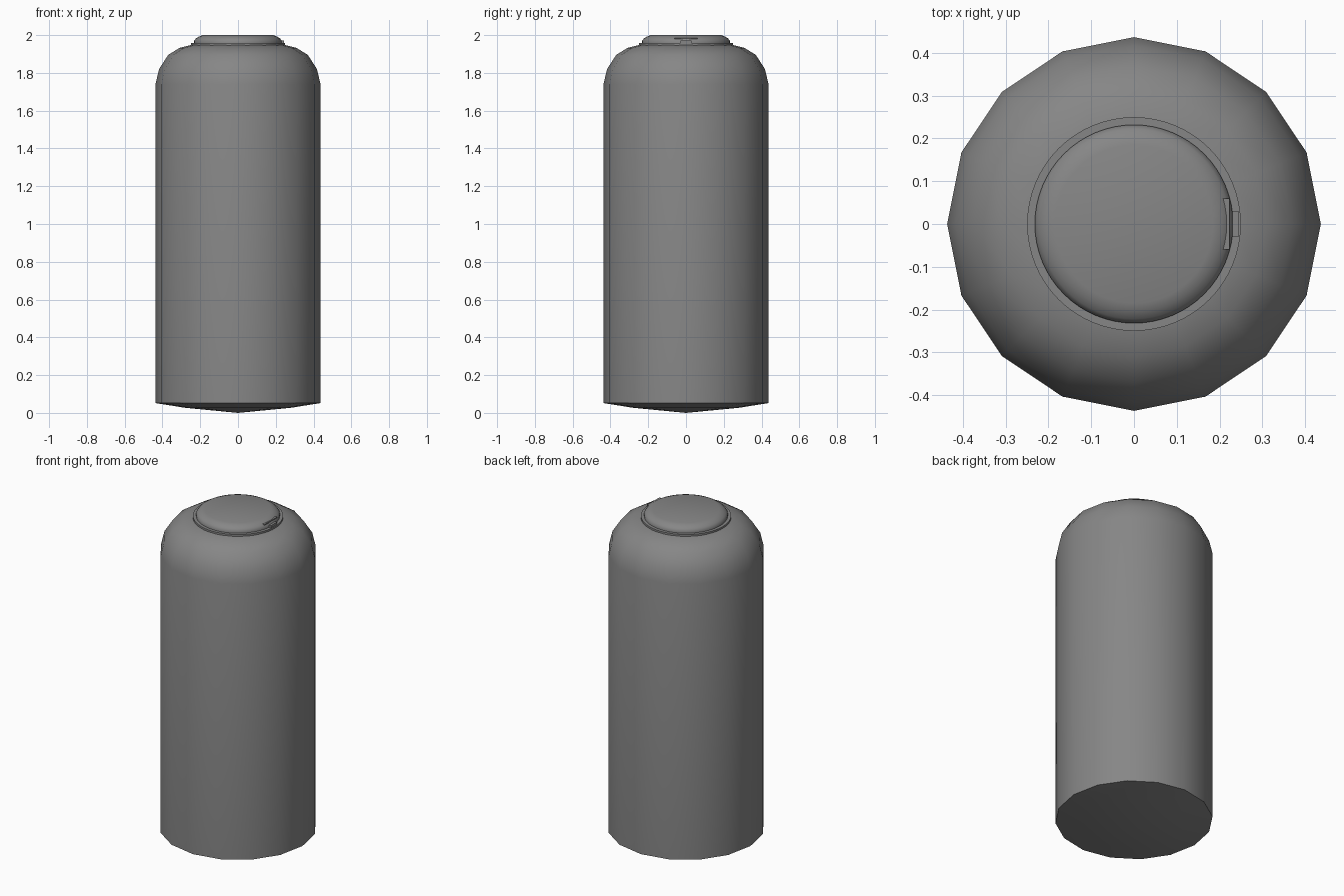
import bpy, bmesh, math

if "Cube" in bpy.data.objects:
    bpy.data.objects.remove(bpy.data.objects["Cube"])

# Dark grey paint shared by every part
paint = bpy.data.materials.new("dark_grey")
paint.diffuse_color = (0.24, 0.24, 0.24, 1)
paint.use_nodes = True
paint.node_tree.nodes["Principled BSDF"].inputs["Base Color"].default_value = paint.diffuse_color


def finish(name, bm, angle):
    mesh = bpy.data.meshes.new(name)
    bm.to_mesh(mesh)
    bm.free()
    mesh.materials.append(paint)
    ob = bpy.data.objects.new(name, mesh)
    bpy.context.collection.objects.link(ob)
    bpy.ops.object.select_all(action='DESELECT')
    ob.select_set(True)
    bpy.context.view_layer.objects.active = ob
    bpy.ops.object.shade_smooth_by_angle(angle=math.radians(angle))
    return ob


def lathe(name, profile, sides, angle=40):
    """Revolve (radius, z) points about the z axis; zero radius makes a pole."""
    bm = bmesh.new()
    rings = []
    for r, z in profile:
        if r == 0:
            rings.append([bm.verts.new((0, 0, z))] * sides)
        else:
            rings.append([bm.verts.new((r * math.cos(2 * math.pi * i / sides),
                                        r * math.sin(2 * math.pi * i / sides), z))
                          for i in range(sides)])
    for a, b in zip(rings, rings[1:]):
        for i in range(sides):
            j = (i + 1) % sides
            bm.faces.new(dict.fromkeys((a[i], a[j], b[j], b[i])))
    bmesh.ops.recalc_face_normals(bm, faces=bm.faces)
    return finish(name, bm, angle)


def box(name, centre, size):
    bm = bmesh.new()
    bmesh.ops.create_cube(bm, size=1)
    for v in bm.verts:
        v.co = [c + p * s for c, p, s in zip(centre, v.co, size)]
    return finish(name, bm, 30)


# Sixteen-sided tank with a shallow bulging base and rounded shoulder
lathe("tank_body", [(0, 0), (0.28, 0.027), (0.437, 0.052), (0.437, 1.74),
                    (0.418, 1.82), (0.37, 1.895), (0.31, 1.932),
                    (0.24, 1.95), (0, 1.95)], 16)

# Thin collar under the lid
lathe("lid_collar", [(0, 1.942), (0.25, 1.942), (0.25, 1.958), (0.232, 1.958),
                     (0, 1.958)], 64)

# Lid with a softened upper edge
lathe("lid", [(0, 1.955), (0.232, 1.955), (0.232, 1.97), (0.222, 1.983),
              (0.205, 1.993), (0.185, 2.0), (0, 2.0)], 64)

# Low latch on the right: wide plate set in the lid edge, small tab below it
box("latch_plate", (0.213, 0, 1.983), (0.02, 0.12, 0.006))
box("latch_tab", (0.237, 0, 1.965), (0.014, 0.06, 0.014))
